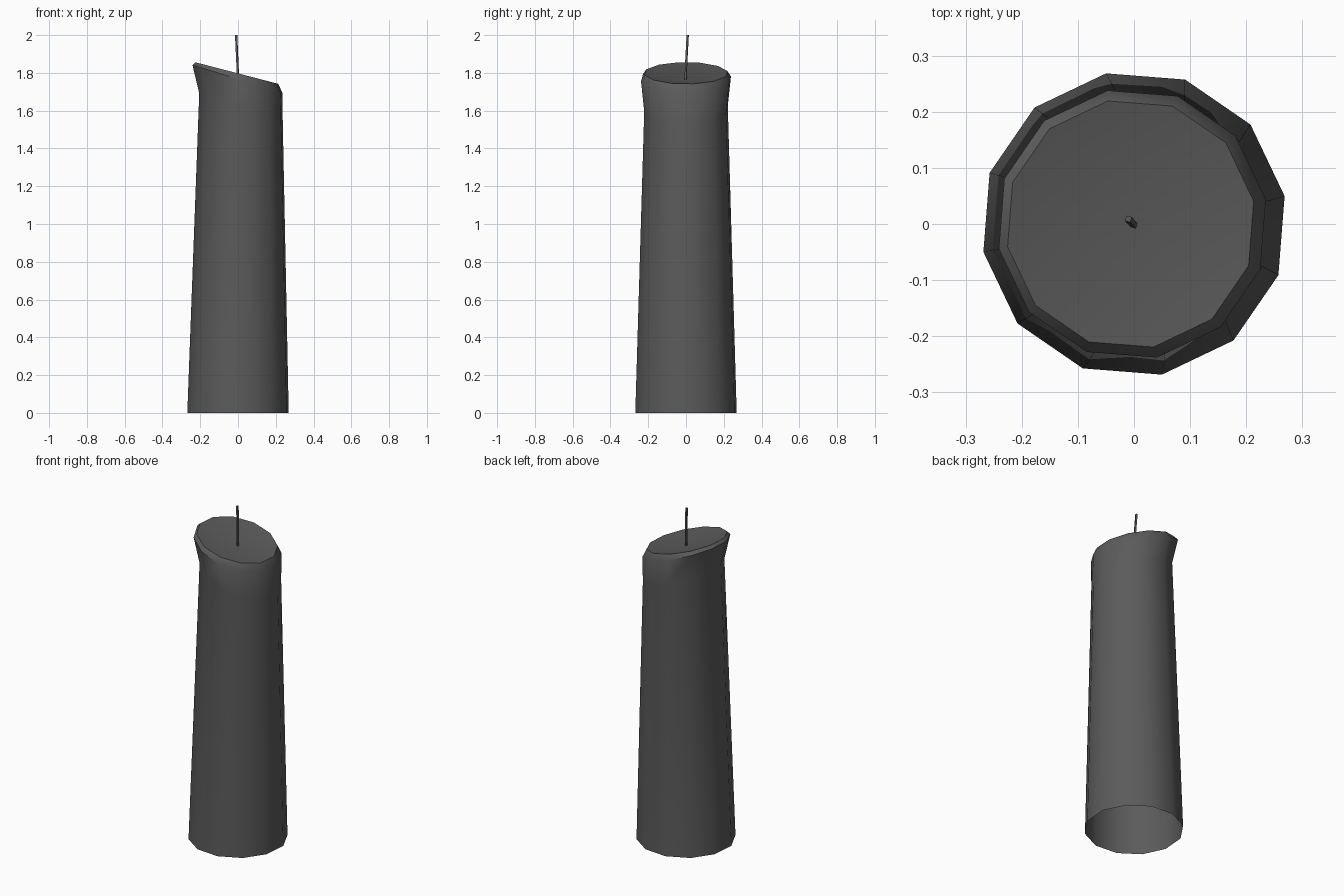
import bpy, bmesh
from math import sin, cos, pi, radians
from mathutils import Vector

cube = bpy.data.objects.get("Cube")
if cube:
    bpy.data.objects.remove(cube, do_unlink=True)

SIDES = 12
TURN = radians(10.5)


def make_material(name, colour):
    mat = bpy.data.materials.new(name)
    mat.use_nodes = True
    mat.diffuse_color = colour
    mat.node_tree.nodes["Principled BSDF"].inputs["Base Color"].default_value = colour
    return mat


def add_ring(bm, centre, radius, slope=0, sides=SIDES, turn=TURN):
    """Ring of vertices that drops by slope towards +x."""
    ring = []
    for i in range(sides):
        a = turn + 2 * pi * i / sides
        x, y = radius * cos(a), radius * sin(a)
        ring.append(bm.verts.new(Vector(centre) + Vector((x, y, -slope * x))))
    return ring


def bridge(bm, low, high):
    n = len(low)
    for i in range(n):
        j = (i + 1) % n
        bm.faces.new((low[i], low[j], high[j], high[i]))


def finish(bm, name, mat, angle):
    mesh = bpy.data.meshes.new(name)
    bm.to_mesh(mesh)
    bm.free()
    mesh.materials.append(mat)
    obj = bpy.data.objects.new(name, mesh)
    bpy.context.collection.objects.link(obj)
    bpy.ops.object.select_all(action="DESELECT")
    obj.select_set(True)
    bpy.context.view_layer.objects.active = obj
    bpy.ops.object.shade_smooth_by_angle(angle=radians(angle))
    return obj


charcoal = make_material("charcoal_wax", (0.105, 0.105, 0.105, 1))

# Candle body: tapered tube, open below, with a slanted flared rim
bm = bmesh.new()
rings = [
    add_ring(bm, (0, 0, 0), 0.273),
    add_ring(bm, (0.016, 0, 1.61), 0.225, 0.37),
    add_ring(bm, (-0.003, 0, 1.768), 0.242, 0.31),
    add_ring(bm, (-0.006, 0, 1.799), 0.223, 0.26),
]
for low, high in zip(rings, rings[1:]):
    bridge(bm, low, high)

# Shallow melted hollow inside the rim
centre = bm.verts.new((0, 0, 1.765))
lip = rings[-1]
for i in range(SIDES):
    bm.faces.new((lip[i], lip[(i + 1) % SIDES], centre))
finish(bm, "candle_body", charcoal, 40)

# Wick: thin, slightly leaning four-sided stem
bm = bmesh.new()
path = [(0, -0.002, 1.762), (-0.003, 0.001, 1.85), (-0.01, 0.009, 2.0)]
stem = [add_ring(bm, p, 0.007, sides=4, turn=radians(30)) for p in path]
for low, high in zip(stem, stem[1:]):
    bridge(bm, low, high)
bm.faces.new(stem[-1])
finish(bm, "wick", charcoal, 40)
